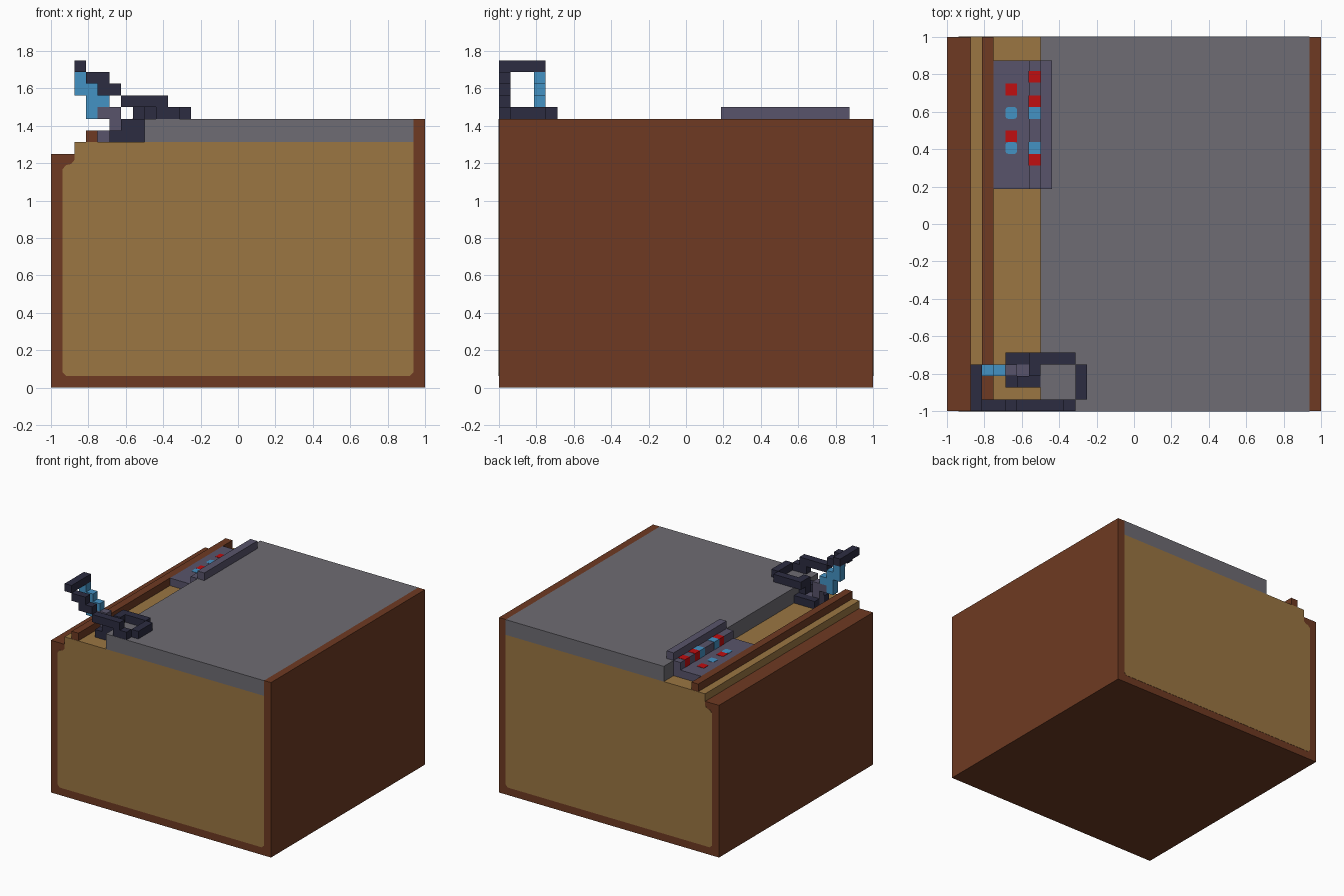
import bpy, bmesh, math

if "Cube" in bpy.data.objects:
    bpy.data.objects.remove(bpy.data.objects["Cube"])

P = 0.0625  # one grid pixel


def material(name, rgb):
    def lin(c):
        c /= 255
        return c / 12.92 if c <= 0.04045 else ((c + 0.055) / 1.055) ** 2.4
    m = bpy.data.materials.new(name)
    m.diffuse_color = (*[lin(c) for c in rgb], 1)
    m.use_nodes = True
    m.node_tree.nodes["Principled BSDF"].inputs["Base Color"].default_value = m.diffuse_color
    return m


BROWN = material("brown wood", (110, 58, 34))
TAN = material("tan wood", (155, 118, 66))
GREY = material("grey metal", (110, 108, 115))
PURPLE = material("purple grey", (88, 84, 107))
DARK = material("dark navy", (44, 44, 65))
BLUE = material("blue", (68, 146, 196))
RED = material("red", (192, 14, 16))


def prism(name, pts, y0, y1, cap_mat, side_mats=None):
    """Extrude an x-z profile along y; each side may have its own material."""
    bm = bmesh.new()
    a = [bm.verts.new((x, y0, z)) for x, z in pts]
    b = [bm.verts.new((x, y1, z)) for x, z in pts]
    me = bpy.data.meshes.new(name)
    mats = [cap_mat]
    for m in side_mats or []:
        if m not in mats:
            mats.append(m)
    bm.faces.new(a)
    bm.faces.new(b[::-1])
    n = len(pts)
    for i in range(n):
        j = (i + 1) % n
        f = bm.faces.new((a[j], a[i], b[i], b[j]))
        if side_mats:
            f.material_index = mats.index(side_mats[i])
    bmesh.ops.recalc_face_normals(bm, faces=bm.faces)
    bm.to_mesh(me)
    bm.free()
    for m in mats:
        me.materials.append(m)
    ob = bpy.data.objects.new(name, me)
    bpy.context.collection.objects.link(ob)
    return ob


def box(name, x0, x1, y0, y1, z0, z1, mat):
    return prism(name, [(x0, z0), (x1, z0), (x1, z1), (x0, z1)], y0, y1, mat)


def pbox(name, x0, x1, y0, y1, z0, z1, mat):
    """Box measured in grid pixels."""
    return box(name, x0 * P, x1 * P, y0 * P, y1 * P, z0 * P, z1 * P, mat)


# Body: stepped profile extruded front to back, coloured per step
profile = [(-16, 0), (16, 0), (16, 23), (15, 23), (-8, 23), (-8, 21), (-12, 21),
           (-12, 22), (-13, 22), (-13, 21), (-14, 21), (-14, 20), (-16, 20)]
sides = [BROWN, BROWN, BROWN, GREY, GREY, TAN, BROWN, BROWN, BROWN, TAN, TAN, BROWN, BROWN]
prism("cabinet_body", [(x * P, z * P) for x, z in profile], -1, 1, BROWN, sides)

# Tan and grey end panels on front and back
panel = [(-.918, .0625), (.918, .0625), (.9375, .082), (.9375, 1.3125), (-.875, 1.3125),
         (-.875, 1.217), (-.892, 1.196), (-.92, 1.19), (-.9375, 1.168), (-.9375, .082)]
for side, y0, y1 in (("front", -1.002, -1), ("back", 1, 1.002)):
    prism(side + "_tan_panel", panel, y0, y1, TAN)
    pbox(side + "_grey_edge", -8, 15, y0 / P, y1 / P, 21, 23, GREY)

# Control panel: low plate, button bar and upper bar
pbox("control_plate", -12, -9, 3, 14, 21, 22, PURPLE)
pbox("button_bar", -9, -8, 3, 14, 21, 23, PURPLE)
pbox("upper_bar", -8, -7, 3, 14, 23, 24, PURPLE)
for i, (y, m) in enumerate([(12.1, RED), (10, RED), (9, BLUE), (6, BLUE), (5, RED)]):
    pbox(f"bar_button_{i}", -9.04, -8, y, y + 1, 22, 23.04, m)


# Flat buttons on the low plate; the blue ones have clipped corners
def flat_button(name, y, mat, clip):
    ob = pbox(name, -11, -10, y, y + 1, 22, 22.04, mat)
    if clip:
        bm = bmesh.new()
        bm.from_mesh(ob.data)
        upright = [e for e in bm.edges if abs(e.verts[0].co.z - e.verts[1].co.z) > 1e-4]
        bmesh.ops.bevel(bm, geom=upright, offset=0.014, segments=2, profile=0.5, affect='EDGES')
        bm.to_mesh(ob.data)
        bm.free()


for i, (y, m) in enumerate([(11, RED), (9, BLUE), (7, RED), (6, BLUE)]):
    flat_button(f"plate_button_{i}", y, m, m is BLUE)

# Clamp feet on either side of the lever
for side, y in (("front", -14), ("back", -12)):
    pbox(side + "_foot", -11, -8, y, y + 1, 21, 22, DARK)
pbox("foot_step", -10, -8, -14, -13, 22, 23, DARK)

# Centre post and lever
pbox("lever_base", -11, -9, -13, -12, 21, 22, PURPLE)
pbox("lever_post", -11, -10, -13, -12, 22, 23, PURPLE)
pbox("lever_arm", -12, -10, -13, -12, 23, 24, PURPLE)
pbox("pivot_block", -9, -8, -13, -12, 21, 24, DARK)

# Blue stepped grip
pbox("grip_low", -13, -12, -13, -12, 23, 26, BLUE)
pbox("grip_side", -12, -11, -13, -12, 24, 25, BLUE)
pbox("grip_top", -14, -13, -13, -12, 25, 27, BLUE)

# Dark stepped frame: crossbar, front stair, loop end, back rail
pbox("top_crossbar", -14, -13, -16, -12, 27, 28, DARK)
for i, (x0, x1, z) in enumerate([(-13, -11, 26), (-12, -10, 25), (-10, -6, 24), (-7, -5, 23)]):
    pbox(f"front_stair_{i}", x0, x1, -16, -15, z, z + 1, DARK)
pbox("loop_end", -5, -4, -15, -12, 23, 24, DARK)
pbox("back_rail", -9, -5, -12, -11, 23, 24, DARK)
